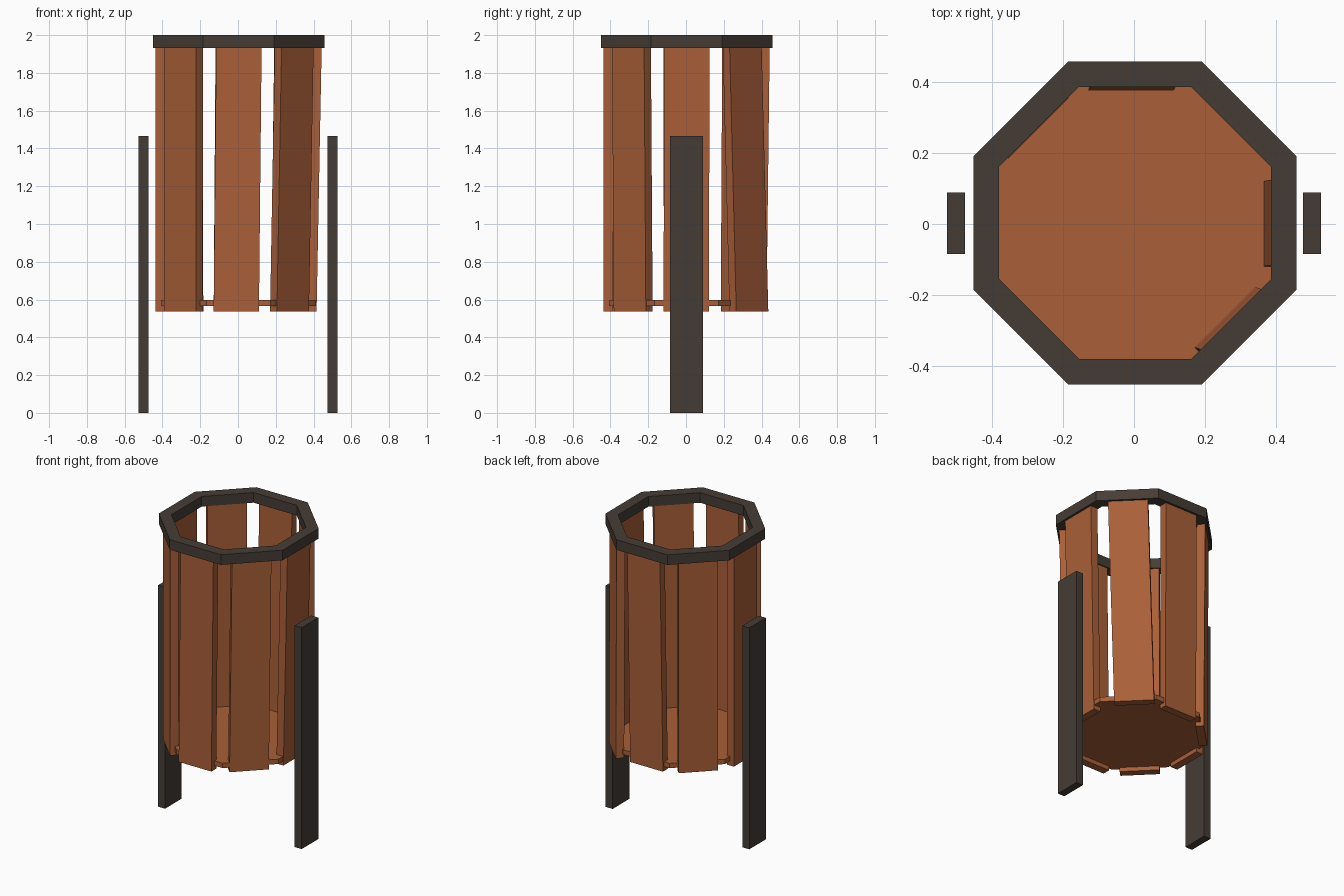
import bpy, bmesh
from math import cos, sin, pi, radians, tan
from mathutils import Vector

if "Cube" in bpy.data.objects:
    bpy.data.objects.remove(bpy.data.objects["Cube"])

C = 0.003  # small offset of the bin body from the centre


def material(name, rgb):
    m = bpy.data.materials.new(name)
    m.diffuse_color = (*rgb, 1)
    m.use_nodes = True
    m.node_tree.nodes["Principled BSDF"].inputs["Base Color"].default_value = m.diffuse_color
    return m


wood = material("wood", (0.40, 0.115, 0.04))
metal = material("dark_metal", (0.06, 0.046, 0.036))


def make(name, verts, faces, mat):
    me = bpy.data.meshes.new(name)
    bm = bmesh.new()
    vs = [bm.verts.new(v) for v in verts]
    for f in faces:
        bm.faces.new([vs[i] for i in f])
    bmesh.ops.recalc_face_normals(bm, faces=bm.faces[:])
    bm.to_mesh(me)
    bm.free()
    me.materials.append(mat)
    ob = bpy.data.objects.new(name, me)
    bpy.context.collection.objects.link(ob)
    return ob


def octagon(apothem, z):
    r = apothem / cos(pi / 8)
    return [(C + r * cos(pi / 8 + i * pi / 4), C + r * sin(pi / 8 + i * pi / 4), z)
            for i in range(8)]


# faces of a box given as bottom quad followed by top quad
BOX = [(0, 1, 2, 3), (4, 5, 6, 7)] + [(i, (i + 1) % 4, (i + 1) % 4 + 4, i + 4) for i in range(4)]


def slat(name, angle, dr, dt):
    """Upright board whose foot is shifted dr outward and dt sideways."""
    out = Vector((cos(angle), sin(angle), 0))
    side = Vector((-sin(angle), cos(angle), 0))
    verts = []
    for z, r, t in ((0.537, dr, dt), (1.94, 0, 0.002)):
        for a, b in ((0.389, -0.12), (0.44, -0.12), (0.44, 0.12), (0.389, 0.12)):
            verts.append(out * (a + r) + side * (b + t) + Vector((C, C, z)))
    make(name, verts, BOX, wood)


# Eight slightly crooked wooden slats: angle, foot shift outward, foot shift sideways
for i, (deg, dr, dt) in enumerate([
        (0, -0.027, -0.002), (45, 0.012, 0.04), (90, -0.017, 0.012), (135, -0.009, 0.004),
        (180, 0, 0), (225, 0, 0), (270, 0, -0.012), (315, -0.024, -0.009)]):
    slat(f"slat_{i + 1}", radians(deg), dr, dt)

# Octagonal rim
rings = octagon(0.454, 1.933) + octagon(0.454, 2.0) + octagon(0.382, 2.0) + octagon(0.382, 1.933)
faces = []
for k in range(4):
    for i in range(8):
        j, n = (i + 1) % 8, (k + 1) % 4
        faces.append((k * 8 + i, k * 8 + j, n * 8 + j, n * 8 + i))
make("rim", rings, faces, metal)

# Floor board
floor_faces = [tuple(range(8)), tuple(range(8, 16))]
floor_faces += [(i, (i + 1) % 8, (i + 1) % 8 + 8, i + 8) for i in range(8)]
make("floor", octagon(0.41, 0.565) + octagon(0.41, 0.597), floor_faces, wood)

# Two side posts
for name, s in (("left_post", -1), ("right_post", 1)):
    verts = [(s * x, y, z) for z in (0, 1.467)
             for x, y in ((0.475, -0.085), (0.526, -0.085), (0.526, 0.089), (0.475, 0.089))]
    make(name, verts, BOX, metal)
